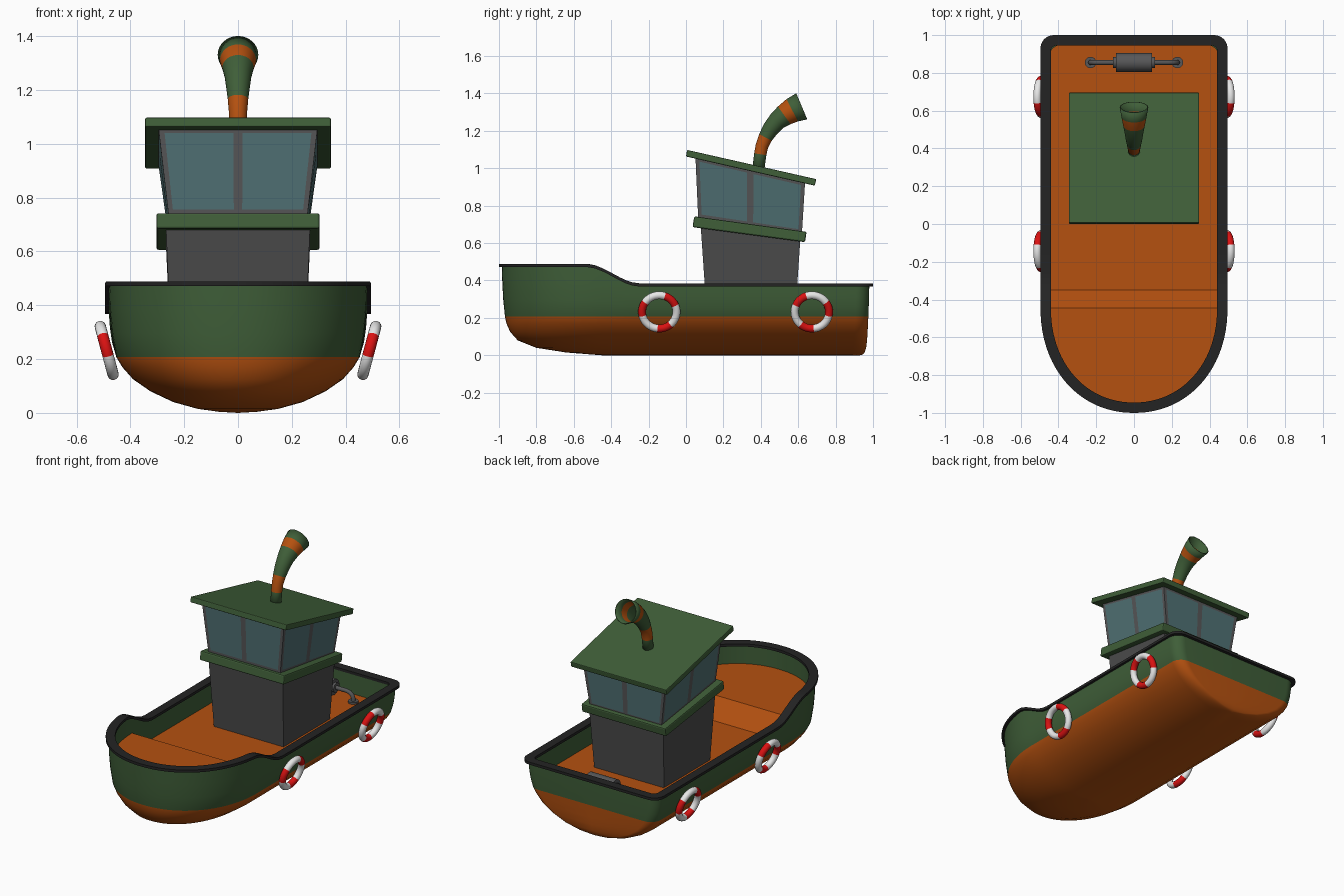
import bpy, bmesh, math
from mathutils import Vector as V

if "Cube" in bpy.data.objects:
    bpy.data.objects.remove(bpy.data.objects["Cube"])


def material(name, rgb):
    m = bpy.data.materials.new(name)
    m.diffuse_color = (*rgb, 1)
    m.use_nodes = True
    m.node_tree.nodes["Principled BSDF"].inputs["Base Color"].default_value = m.diffuse_color
    return m


GREEN = material("green", (0.050, 0.113, 0.040))
ORANGE = material("orange", (0.46, 0.082, 0.005))
BLACK = material("black", (0.017, 0.017, 0.017))
WALL = material("dark grey", (0.070, 0.070, 0.070))
FRAME = material("grey", (0.095, 0.095, 0.098))
GLASS = material("teal glass", (0.080, 0.165, 0.175))
WHITE = material("white", (0.82, 0.82, 0.82))
RED = material("red", (0.70, 0.006, 0.006))


def finish(name, bm, mats, smooth=40, bevel=0):
    bmesh.ops.remove_doubles(bm, verts=bm.verts, dist=1e-5)
    bmesh.ops.dissolve_degenerate(bm, edges=bm.edges, dist=1e-5)
    bmesh.ops.recalc_face_normals(bm, faces=bm.faces)
    me = bpy.data.meshes.new(name)
    bm.to_mesh(me)
    bm.free()
    for m in mats:
        me.materials.append(m)
    ob = bpy.data.objects.new(name, me)
    bpy.context.collection.objects.link(ob)
    if bevel:
        mod = ob.modifiers.new("bevel", 'BEVEL')
        mod.width, mod.segments = bevel, 2
    if smooth:
        bpy.ops.object.select_all(action='DESELECT')
        ob.select_set(True)
        bpy.context.view_layer.objects.active = ob
        bpy.ops.object.shade_smooth_by_angle(angle=math.radians(smooth))
    return ob


def loft(name, rings, mats, index=lambda k: 0, cyclic=False, caps=False, smooth=40):
    """Skin closed rings; index(k) gives the material slot of strip k."""
    bm = bmesh.new()
    vs = [[bm.verts.new(p) for p in r] for r in rings]
    n = len(rings[0])
    for k in range(len(rings) if cyclic else len(rings) - 1):
        a, b = vs[k], vs[(k + 1) % len(rings)]
        for i in range(n):
            j = (i + 1) % n
            bm.faces.new((a[i], a[j], b[j], b[i])).material_index = index(k)
    if caps:
        bm.faces.new(vs[0])
        bm.faces.new(vs[-1])
    return finish(name, bm, mats, smooth)


def tube(name, stations, side, mats, index=lambda k: 0, n=32, caps=False):
    """Round tube through (point, radius) stations lying in the plane normal to side."""
    side, rings = V(side), []
    for i, (p, r) in enumerate(stations):
        t = V(stations[min(i + 1, len(stations) - 1)][0]) - V(stations[max(i - 1, 0)][0])
        up = t.normalized().cross(side)
        rings.append([V(p) + r * (math.cos(a) * side + math.sin(a) * up)
                      for a in (math.tau * j / n for j in range(n))])
    return loft(name, rings, mats, index, caps=caps)


# ---- hull outline and heights
def sheer(y):
    t = min(max((y + 0.53) / 0.28, 0), 1)
    return 0.475 - 0.103 * t * t * (3 - 2 * t)


def deck_z(y):
    t = min(max((y + 0.445) / 0.095, 0), 1)
    return 0.355 - 0.115 * t


def half(w, bow, stern, r=0.07):
    r, join, p = min(r, w), -0.445, 2 / 2.1
    pts = []
    for i in range(25):
        a = math.pi / 2 * i / 24
        pts.append((w * math.sin(a) ** p, join + (bow - join) * max(math.cos(a), 0) ** p))
    pts += [(w, y) for y in (-0.41, -0.38, -0.35, -0.32, -0.29, -0.25, 0, 0.3, 0.6)]
    for i in range(9):
        a = math.pi / 2 * i / 8
        pts.append((w - r + r * math.cos(a), stern - r + r * math.sin(a)))
    return pts + [(0, stern)]


def ring(w, bow, stern, z, r=0.07):
    h = half(w, bow, stern, r)
    return [(x, y, z(y)) for x, y in h + [(-x, y) for x, y in h[-2:0:-1]]]


# ---- hull: levels of (height, half width, bow, stern), then up to the sheer line
low = [(0, 0, -0.447, 0.93), (0.004, 0.07, -0.50, 0.945), (0.015, 0.15, -0.64, 0.955),
       (0.04, 0.24, -0.80, 0.963), (0.08, 0.325, -0.90, 0.968), (0.125, 0.39, -0.94, 0.971),
       (0.17, 0.43, -0.96, 0.973), (0.207, 0.452, -0.968, 0.975)]
high = [(0.33, 0.468, -0.977, 0.977), (0.66, 0.476, -0.982, 0.979), (1, 0.48, -0.985, 0.98)]
rings = [ring(w, b, s, lambda y: z) for z, w, b, s in low]
rings += [ring(w, b, s, lambda y: 0.207 + f * (sheer(y) - 0.207)) for f, w, b, s in high]
inner = (0.45, -0.955, 0.95)
rings += [ring(*inner, sheer), ring(*inner, lambda y: deck_z(y) - 0.01)]
loft("hull", rings, [ORANGE, GREEN], lambda k: 0 if k < len(low) - 1 else 1)

# ---- black rail along the top edge
top, bottom = (lambda y: sheer(y) + 0.013), (lambda y: sheer(y) - 0.004)
loft("rail", [ring(0.495, -1, 1, bottom), ring(0.495, -1, 1, top),
              ring(0.44, -0.945, 0.945, top, 0.03), ring(0.44, -0.945, 0.945, bottom, 0.03)],
     [BLACK], cyclic=True)

# ---- deck with a ramp to the raised foredeck
bm = bmesh.new()
h = half(*inner)
for (x0, y0), (x1, y1) in zip(h, h[1:]):
    quad = [(x0, y0), (x1, y1), (-x1, y1), (-x0, y0)]
    bm.faces.new([bm.verts.new((x, y, deck_z(y))) for x, y in quad])
finish("deck", bm, [ORANGE], smooth=0)


# ---- cabin parts: slanted boxes between (half width, front y, front z, back y, back z)
def corners(w, yf, zf, yb, zb):
    return [V((-w, yf, zf)), V((w, yf, zf)), V((w, yb, zb)), V((-w, yb, zb))]


def slab(name, lower, upper, mat, bevel=0):
    ob = loft(name, [corners(*lower), corners(*upper)], [mat], caps=True, smooth=0)
    if bevel:
        mod = ob.modifiers.new("bevel", 'BEVEL')
        mod.width, mod.segments = bevel, 2


slab("cabin_wall", (0.25, 0.11, 0.235, 0.585, 0.235), (0.268, 0.078, 0.70, 0.612, 0.63), WALL)
slab("cabin_belt", (0.303, 0.035, 0.685, 0.636, 0.605), (0.303, 0.044, 0.743, 0.645, 0.66), GREEN, 0.008)
slab("roof", (0.345, 0.0, 1.063, 0.689, 0.907), (0.345, 0.006, 1.098, 0.696, 0.942), GREEN, 0.005)

# ---- wheelhouse: each side is a grid whose two window cells are inset
bm = bmesh.new()
lo = corners(0.258, 0.065, 0.735, 0.62, 0.655)
hi = corners(0.297, 0.05, 1.072, 0.637, 0.932)
us, vs = [0, 0.035, 0.47, 0.53, 0.965, 1], [0, 0.06, 0.905, 1]
windows = []
for s in range(4):
    e = (s + 1) % 4
    grid = [[bm.verts.new(lo[s].lerp(lo[e], u).lerp(hi[s].lerp(hi[e], u), v)) for u in us] for v in vs]
    for j in range(3):
        for i in range(5):
            f = bm.faces.new((grid[j][i], grid[j][i + 1], grid[j + 1][i + 1], grid[j + 1][i]))
            if j == 1 and i in (1, 3):
                windows.append(f)
bmesh.ops.inset_individual(bm, faces=windows, thickness=0.009, depth=-0.012)
for f in windows:
    f.material_index = 1
finish("wheelhouse", bm, [FRAME, GLASS], smooth=0)

# ---- striped funnel, open at the end
path = [(0.385, 0.98, 0.032), (0.397, 1.075, 0.033), (0.406, 1.12, 0.034), (0.425, 1.165, 0.038),
        (0.452, 1.21, 0.044), (0.487, 1.252, 0.05), (0.525, 1.283, 0.058), (0.568, 1.31, 0.067),
        (0.618, 1.331, 0.0755)]
funnel = tube("funnel", [((0, y, z), r) for y, z, r in path], (1, 0, 0), [GREEN, ORANGE],
              lambda k: 1 if k in (1, 2, 6) else 0)
shell = funnel.modifiers.new("shell", 'SOLIDIFY')
shell.thickness, shell.offset = 0.006, -1

# ---- stern winch: bent pipe, drum, collar and feet
arm = [(0.23, 0.235), (0.23, 0.265), (0.222, 0.285), (0.205, 0.298), (0.18, 0.303)]
arm += [(-x, z) for x, z in arm[::-1]]
tube("winch_pipe", [((x, 0.855, z), 0.013) for x, z in arm], (0, 1, 0), [FRAME], n=16)


def cylinder(name, x0, x1, z0, z1, r):
    ends = [(V((x, 0.855, z)), r) for x, z in ((x0, z0), (x1, z1))]
    tube(name, ends, (0, 1, 0), [FRAME], caps=True)


cylinder("winch_drum", -0.095, 0.095, 0.303, 0.303, 0.05)
cylinder("winch_collar", -0.11, 0.11, 0.303, 0.303, 0.03)
for sx in (-1, 1):
    cylinder("winch_foot", sx * 0.23, sx * 0.23, 0.235, 0.252, 0.03)

# ---- lifebuoys: tilted rings with three red bands
tilt = math.radians(15)
reds = (50, 170, 290)
for sx in (-1, 1):
    for yc, sy in ((-0.143, 1), (0.673, -1)):
        rings = []
        for k in range(60):
            a, row = math.radians(6 * k), []
            for j in range(16):
                b = math.tau * j / 16
                rad, out = 0.092 + 0.021 * math.cos(b), 0.021 * math.sin(b)
                up = rad * math.sin(a)
                row.append((sx * (0.488 + out * math.cos(tilt) + up * math.sin(tilt)),
                            yc + sy * rad * math.cos(a),
                            0.232 + up * math.cos(tilt) - out * math.sin(tilt)))
            rings.append(row)
        loft("lifebuoy", rings, [WHITE, RED],
             lambda k: int(any(abs(6 * k + 3 - c) < 24 for c in reds)), cyclic=True)
